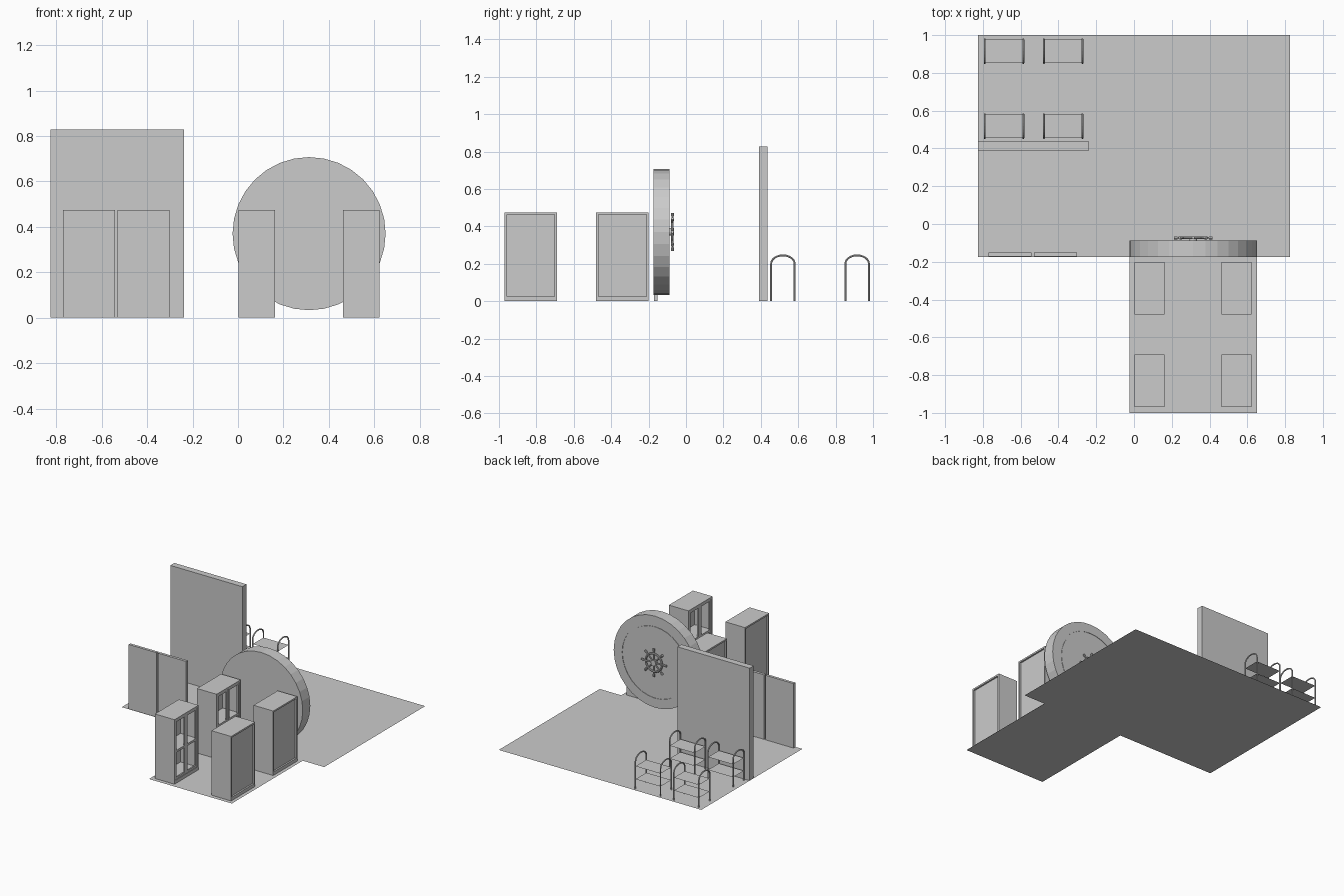
import bpy, bmesh, math
from mathutils import Matrix, Vector

cube = bpy.data.objects.get("Cube")
if cube:
    bpy.data.objects.remove(cube)

grey = bpy.data.materials.new("plain_grey")
grey.use_nodes = True
GREY = (0.6, 0.6, 0.6, 1)
grey.diffuse_color = GREY
grey.node_tree.nodes["Principled BSDF"].inputs["Base Color"].default_value = GREY


def finish(name, bm):
    mesh = bpy.data.meshes.new(name)
    bm.to_mesh(mesh)
    bm.free()
    mesh.materials.append(grey)
    obj = bpy.data.objects.new(name, mesh)
    bpy.context.collection.objects.link(obj)
    return obj


def add_box(bm, lo, hi):
    lo, hi = Vector(lo), Vector(hi)
    size = Matrix.Diagonal([abs(c) for c in hi - lo]).to_4x4()
    bmesh.ops.create_cube(bm, size=1, matrix=Matrix.Translation((lo + hi) / 2) @ size)


def boxes(name, pairs):
    bm = bmesh.new()
    for lo, hi in pairs:
        add_box(bm, lo, hi)
    return finish(name, bm)


def polygon(bm, points):
    bm.faces.new([bm.verts.new(p) for p in points])


def tube(bm, path, radius, normal, closed=False, sides=8):
    """Sweep a round section along a path lying in the plane of the normal."""
    path, normal = [Vector(p) for p in path], Vector(normal)
    n, rings = len(path), []
    for i, p in enumerate(path):
        a = path[i - 1] if closed or i else p
        b = path[(i + 1) % n] if closed or i < n - 1 else p
        side = (b - a).normalized().cross(normal)
        turns = [2 * math.pi * k / sides for k in range(sides)]
        rings.append([bm.verts.new(p + radius * (math.cos(t) * side + math.sin(t) * normal))
                      for t in turns])
    for i in range(n if closed else n - 1):
        r, s = rings[i], rings[(i + 1) % n]
        for k in range(sides):
            j = (k + 1) % sides
            bm.faces.new((r[k], r[j], s[j], s[k]))
    if not closed:
        bm.faces.new(rings[0])
        bm.faces.new(rings[-1])
    bmesh.ops.recalc_face_normals(bm, faces=bm.faces)


# L-shaped floor
bm = bmesh.new()
polygon(bm, [(-0.825, -0.175, 0), (-0.025, -0.175, 0), (-0.025, -1, 0), (0.65, -1, 0),
             (0.65, -0.175, 0), (0.825, -0.175, 0), (0.825, 1, 0), (-0.825, 1, 0)])
finish("floor", bm)

# Partition wall and the pair of entrance door leaves
boxes("partition_wall", [((-0.825, 0.39, 0), (-0.237, 0.437, 0.828))])
for side, x in (("right", -0.77), ("left", -0.53)):
    boxes(side + "_door_leaf", [((x, -0.172, 0), (x + 0.228, -0.152, 0.475))])

# Round vault door, turned from a profile of (radius, y), with grooves at the back
CENTRE = Vector((0.313, 0, 0.37))
SEGMENTS = 32
profile = [(0, -0.175), (0.337, -0.175), (0.337, -0.087), (0.268, -0.087), (0.268, -0.09),
           (0.258, -0.09), (0.258, -0.087), (0, -0.087)]
bm = bmesh.new()
verts = [bm.verts.new(CENTRE + Vector((r, y, 0))) for r, y in profile]
edges = [bm.edges.new(pair) for pair in zip(verts, verts[1:])]
bmesh.ops.spin(bm, geom=verts + edges, cent=CENTRE, axis=(0, 1, 0),
               angle=2 * math.pi, steps=SEGMENTS)
bmesh.ops.remove_doubles(bm, verts=bm.verts, dist=0.0005)
bmesh.ops.recalc_face_normals(bm, faces=bm.faces)
finish("vault_door", bm)

# Spoked hand wheel on the back of the vault door
wheel_y = -0.073
bm = bmesh.new()


def around(radius, turn, y=wheel_y):
    return CENTRE + Vector((radius * math.cos(turn), y, radius * math.sin(turn)))


rim = [around(0.066, 2 * math.pi * i / 24) for i in range(24)]
tube(bm, rim, 0.007, (0, 1, 0), closed=True)
for i in range(8):
    t = 2 * math.pi * i / 8
    tube(bm, [around(0.01, t), around(0.092, t)], 0.005, (0, 1, 0))
    tube(bm, [around(0.084, t), around(0.102, t)], 0.008, (0, 1, 0))
hub = Matrix.Translation(CENTRE + Vector((0, -0.077, 0))) @ Matrix.Rotation(math.pi / 2, 4, "X")
bmesh.ops.create_cone(bm, cap_ends=True, segments=16, radius1=0.02, radius2=0.02,
                      depth=0.024, matrix=hub)
finish("hand_wheel", bm)


# Display cabinets: open fronts face the aisle, panelled backs face outwards
def cabinet(name, x, y, face):
    depth, half, height, t = 0.16, 0.14, 0.475, 0.012
    front, back = x + face * depth / 2, x - face * depth / 2
    inset = back + face * 0.012
    parts = [((back, y - half, 0), (front, y - half + t, height)),
             ((back, y + half - t, 0), (front, y + half, height)),
             ((back, y - half + t, 0), (front, y + half - t, 0.025)),
             ((back, y - half + t, height - t), (front, y + half - t, height)),
             ((inset, y - half + t, 0.025), (inset + face * 0.01, y + half - t, height - t)),
             ((inset, y - half + t, 0.225), (front - face * 0.015, y + half - t, 0.235))]
    # two framed doors, each with a central cross rail
    door_in, door_out = front - face * 0.014, front - face * 0.004
    rail = 0.016
    for lo, hi in ((y - half + t, y - 0.002), (y + 0.002, y + half - t)):
        for a in (lo, hi - rail):
            parts.append(((door_in, a, 0.025), (door_out, a + rail, height - t)))
        for z in (0.025, 0.222, height - t - rail):
            parts.append(((door_in, lo + rail, z), (door_out, hi - rail, z + rail)))
    boxes(name, parts)


for row, y in (("front", -0.83), ("rear", -0.34)):
    cabinet(row + "_right_cabinet", 0.082, y, 1)
    cabinet(row + "_left_cabinet", 0.543, y, -1)


# Low racks: two hoops joined by thin shelves
def rack(name, x, y):
    half_x, half_y, spring, rise = 0.102, 0.063, 0.2, 0.045
    bm = bmesh.new()
    for hx in (x - half_x, x + half_x):
        path = [(hx, y - half_y, 0)]
        for i in range(13):
            t = math.pi * (1 - i / 12)
            path.append((hx, y + half_y * math.cos(t), spring + rise * math.sin(t)))
        path.append((hx, y + half_y, 0))
        tube(bm, path, 0.005, (1, 0, 0))
    finish(name + "_hoops", bm)
    bm = bmesh.new()
    for z in (0.07, 0.165):
        polygon(bm, [(x + a * half_x, y + b * half_y, z)
                     for a, b in ((-1, -1), (1, -1), (1, 1), (-1, 1))])
    finish(name + "_shelves", bm)


for row, y in (("front", 0.518), ("rear", 0.915)):
    for side, x in (("right", -0.688), ("left", -0.375)):
        rack(row + "_" + side + "_rack", x, y)
